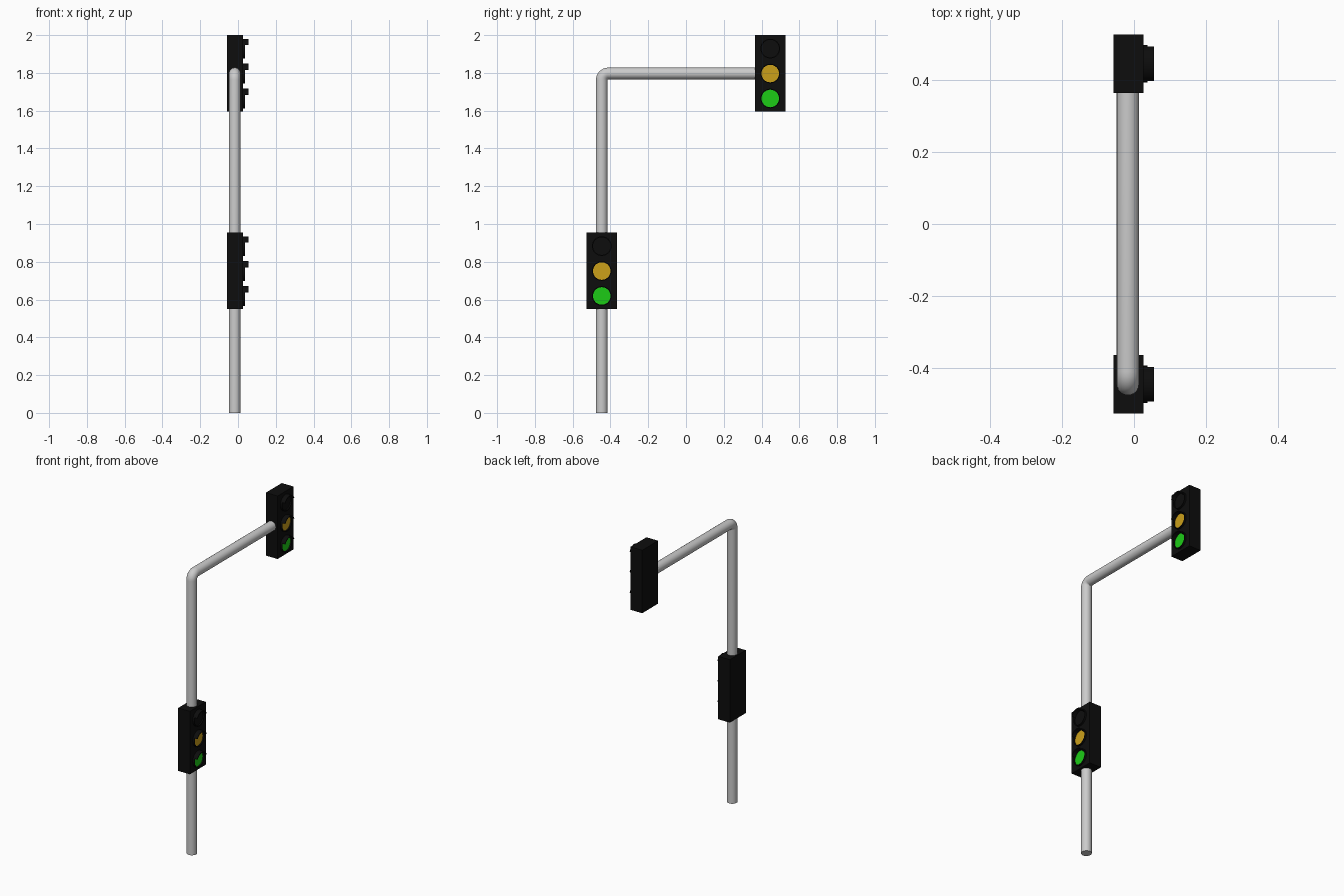
import bpy, bmesh
from math import sin, cos, pi, radians

if "Cube" in bpy.data.objects:
    bpy.data.objects.remove(bpy.data.objects["Cube"])


def material(name, rgb):
    m = bpy.data.materials.new(name)
    m.diffuse_color = (*rgb, 1)
    m.use_nodes = True
    m.node_tree.nodes["Principled BSDF"].inputs["Base Color"].default_value = m.diffuse_color
    return m


BLACK = material("black", (0.004, 0.004, 0.004))
AMBER = material("amber", (0.60, 0.35, 0.01))
GREEN = material("green", (0.012, 0.60, 0.008))

PX, PY, ARM_Z, R = -0.017, -0.446, 1.797, 0.031


def finish(name, bm, mat=None):
    bmesh.ops.recalc_face_normals(bm, faces=bm.faces[:])
    me = bpy.data.meshes.new(name)
    bm.to_mesh(me)
    bm.free()
    ob = bpy.data.objects.new(name, me)
    bpy.context.collection.objects.link(ob)
    if mat:
        me.materials.append(mat)
    bpy.context.view_layer.objects.active = ob
    ob.select_set(True)
    bpy.ops.object.shade_smooth_by_angle(angle=radians(35))
    ob.select_set(False)
    return ob


def box(name, x0, x1, y, z, w, h, mat):
    bm = bmesh.new()
    bmesh.ops.create_cube(bm, size=1)
    bmesh.ops.scale(bm, verts=bm.verts, vec=(x1 - x0, w, h))
    bmesh.ops.translate(bm, verts=bm.verts, vec=((x0 + x1) / 2, y, z))
    return finish(name, bm, mat)


def arc_shell(name, y, z, r_in, r_out, x0, x1, a0, a1, mat, n=32):
    """Curved wall along x, from angle a0 to a1; a full turn closes up."""
    bm = bmesh.new()
    full = abs(a1 - a0 - 2 * pi) < 1e-6
    secs = []
    for i in range(n if full else n + 1):
        a = a0 + (a1 - a0) * i / n
        secs.append([bm.verts.new((x, y + r * cos(a), z + r * sin(a)))
                     for x, r in ((x0, r_in), (x1, r_in), (x1, r_out), (x0, r_out))])
    for i in range(n):
        p, q = secs[i], secs[(i + 1) % len(secs)]
        for k in range(4):
            j = (k + 1) % 4
            bm.faces.new((p[k], p[j], q[j], q[k]))
    if not full:
        bm.faces.new(secs[0])
        bm.faces.new(secs[-1])
    return finish(name, bm, mat)


def disc(name, y, z, r, x0, x1, mat, n=32):
    bm = bmesh.new()
    rings = [[bm.verts.new((x, y + r * cos(2 * pi * i / n), z + r * sin(2 * pi * i / n)))
              for i in range(n)] for x in (x0, x1)]
    for ring in rings:
        bm.faces.new(ring)
    for i in range(n):
        j = (i + 1) % n
        bm.faces.new((rings[0][i], rings[0][j], rings[1][j], rings[1][i]))
    return finish(name, bm, mat)


def signal(prefix, y, z):
    # housing
    box(prefix + "_housing", -0.057, 0.026, y, z, 0.162, 0.405, BLACK)
    # lens, rim and hood for each lamp
    for label, dz, mat in (("top", 0.132, BLACK), ("middle", 0, AMBER), ("bottom", -0.132, GREEN)):
        part = f"{prefix}_{label}"
        zc = z + dz - 0.001
        disc(part + "_lens", y, zc, 0.047, 0.02, 0.029, mat)
        arc_shell(part + "_rim", y, zc, 0.0465, 0.052, 0.02, 0.037, 0, 2 * pi, BLACK)
        arc_shell(part + "_hood", y, zc, 0.0465, 0.052, 0.03, 0.056,
                  radians(23), radians(157), BLACK, 16)


# bent pole: upright, rounded elbow and arm swept as one tube
bend = 0.035
path = [(PY, 0.0)]
for i in range(9):
    a = pi - (pi / 2) * i / 8
    path.append((PY + bend + bend * cos(a), ARM_Z - bend + bend * sin(a)))
path.append((0.446, ARM_Z))
bm = bmesh.new()
SIDES = 24
rings = []
for i in range(len(path)):
    t = 0 if i == 0 else min((i - 1) / 8, 1) * pi / 2   # lean of the tube
    py, pz = path[i]
    ring = []
    for k in range(SIDES):
        u = 2 * pi * k / SIDES
        s = R * cos(u)
        ring.append(bm.verts.new((PX + R * sin(u), py + s * cos(t), pz - s * sin(t))))
    rings.append(ring)
for p, q in zip(rings, rings[1:]):
    for k in range(SIDES):
        j = (k + 1) % SIDES
        bm.faces.new((p[k], p[j], q[j], q[k]))
bm.faces.new(rings[0])
bm.faces.new(rings[-1])
finish("pole", bm)

# signal heads
signal("lower_signal", PY, 0.752)
signal("upper_signal", 0.446, 1.7975)
